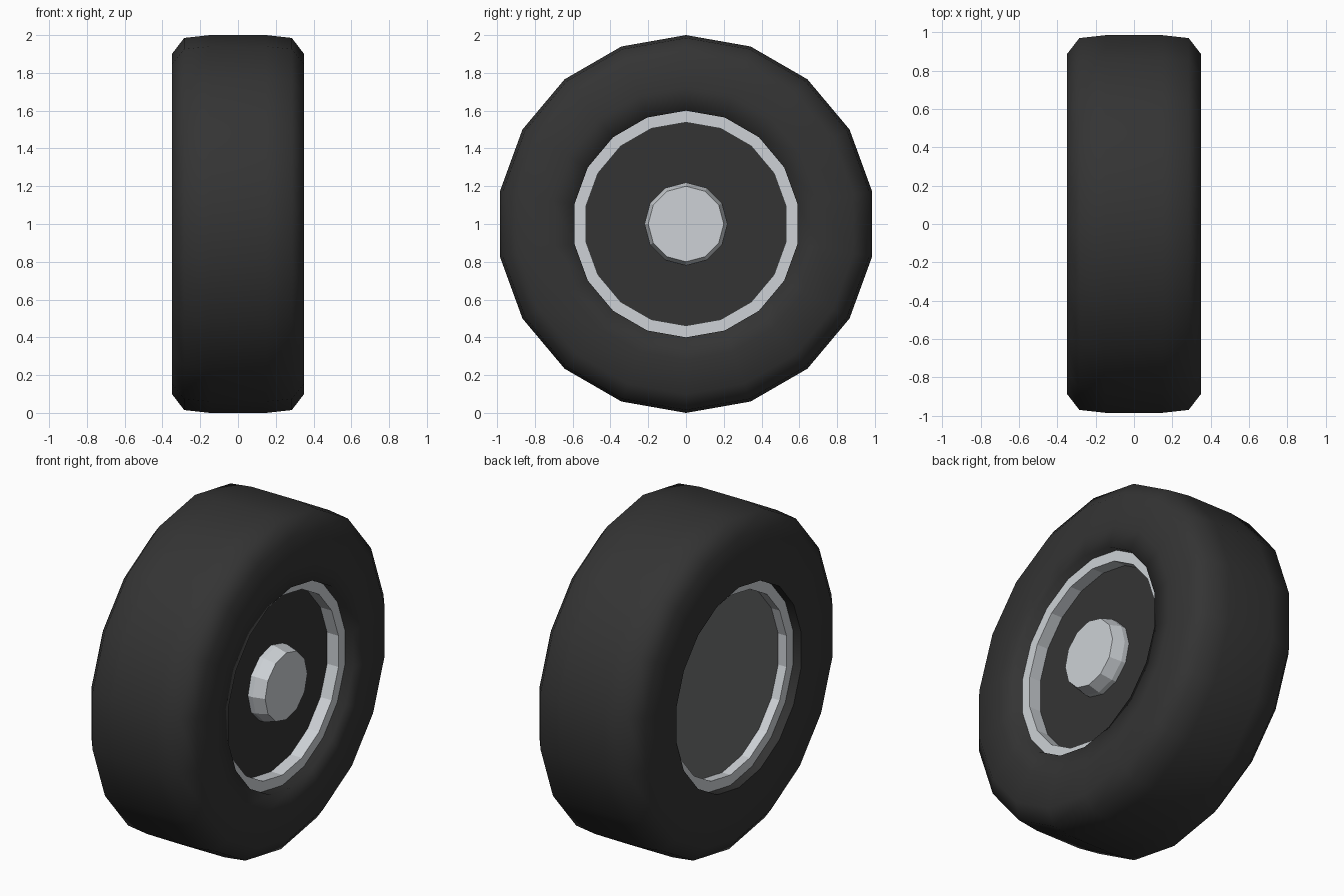
import bpy, bmesh
from math import sin, cos, tau

cube = bpy.data.objects.get("Cube")
if cube:
    bpy.data.objects.remove(cube, do_unlink=True)


def material(name, rgb):
    mat = bpy.data.materials.new(name)
    mat.use_nodes = True
    colour = (*rgb, 1.0)
    mat.diffuse_color = colour
    mat.node_tree.nodes["Principled BSDF"].inputs["Base Color"].default_value = colour
    return mat


rubber = material("black rubber", (0.034, 0.034, 0.034))
metal = material("light metal", (0.61, 0.64, 0.67))
plate = material("dark grey metal", (0.16, 0.165, 0.17))


def revolve(name, profile, sides, mat, closed=False, smooth=False, sharp_x=None):
    """Turn (x, radius) points about the axle; open profiles get end caps."""
    bm = bmesh.new()
    rings = [[bm.verts.new((x, r * sin(tau * i / sides), 1 + r * cos(tau * i / sides)))
              for i in range(sides)] for x, r in profile]
    pairs = list(zip(rings, rings[1:]))
    if closed:
        pairs.append((rings[-1], rings[0]))
    else:
        bm.faces.new(rings[0])
        bm.faces.new(rings[-1])
    for a, b in pairs:
        for i in range(sides):
            j = (i + 1) % sides
            bm.faces.new((a[i], a[j], b[j], b[i]))
    bmesh.ops.recalc_face_normals(bm, faces=bm.faces)
    for face in bm.faces:
        face.smooth = smooth
    if sharp_x is not None:
        # crisp lip on the inboard side
        lip = rings[sharp_x]
        for i in range(sides):
            bm.edges.get((lip[i], lip[(i + 1) % sides])).smooth = False
    mesh = bpy.data.meshes.new(name)
    bm.to_mesh(mesh)
    bm.free()
    mesh.materials.append(mat)
    obj = bpy.data.objects.new(name, mesh)
    bpy.context.collection.objects.link(obj)
    return obj


# Tyre: half section from the outer lip to the tread, mirrored inboard
half = [(0.35, 0.6), (0.35, 0.72), (0.35, 0.9), (0.285, 0.985), (0.15, 1.0)]
section = half + [(-x, r) for x, r in reversed(half)]
revolve("tyre", section, 18, rubber, closed=True, smooth=True,
        sharp_x=len(section) - 1)

# Rim barrel
revolve("rim", [(0.295, 0.6), (0.295, 0.538), (-0.295, 0.538), (-0.295, 0.6)],
        18, metal, closed=True)

# Discs that close the barrel
revolve("outer_disc", [(0.2, 0.538), (0.22, 0.538)], 18, rubber)
revolve("inner_disc", [(-0.24, 0.538), (-0.22, 0.538)], 18, plate)

# Tapered hub cap
revolve("hub_cap", [(0.21, 0.22), (0.25, 0.22), (0.32, 0.2)], 12, metal)
